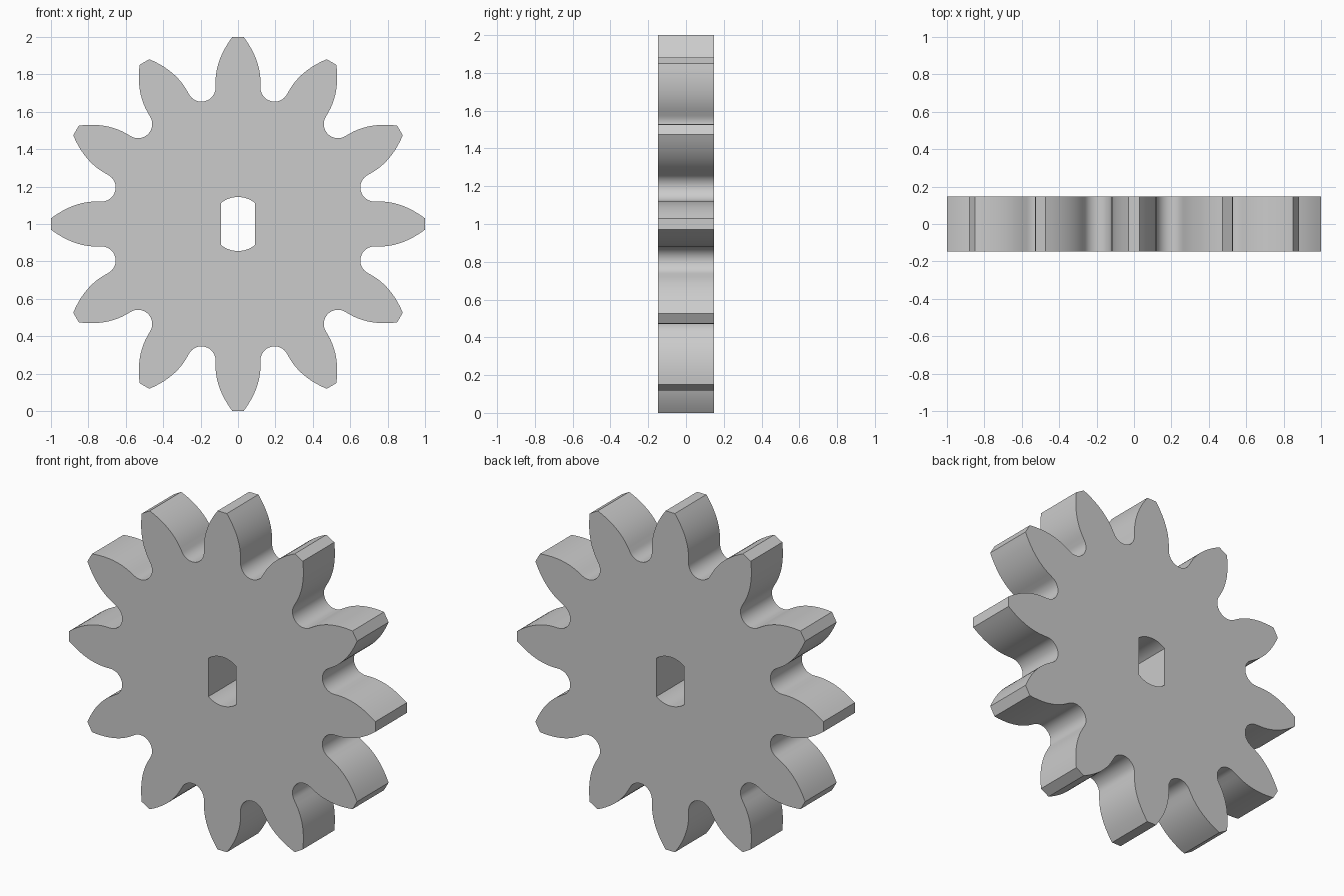
import bpy, bmesh
from math import radians, cos, sin, asin, pi
from mathutils import Matrix, Vector

cube = bpy.data.objects.get("Cube")
if cube:
    bpy.data.objects.remove(cube, do_unlink=True)

TEETH = 12
PITCH = 2 * pi / TEETH
HALF_THICK = 0.147
TOOTH_HALF = 0.12       # widest half width of a tooth
BELLY = 0.76            # radius at which a tooth is widest
ROOT = 0.68             # radius of the valley bottoms
BORE, FLAT = 0.1445, 0.09


def turned(points, angle):
    rot = Matrix.Rotation(angle, 2)
    return [rot @ p for p in points]


# One tooth: curved flank, flat tip, mirrored flank
flank = []
steps = 10
for i in range(steps + 1):
    r = BELLY + (1 - BELLY) * i / steps
    flank.append(Vector((r, -TOOTH_HALF + 1.56 * (r - BELLY) ** 2)))
tooth = flank + [Vector((p.x, -p.y)) for p in reversed(flank)]

# One valley: round fillet tangent to both neighbouring teeth
half = PITCH / 2
centre = (ROOT - TOOTH_HALF) / (1 - sin(half))
fillet = centre - ROOT
sweep = pi / 2 - half
valley = []
for i in range(17):
    t = pi + sweep * (1 - i / 8)
    valley.append(Vector((centre + fillet * cos(t), fillet * sin(t))))

outline = []
for k in range(TEETH):
    outline += turned(tooth, k * PITCH)
    outline += turned(valley, (k + 0.5) * PITCH)

# Double-D shaft hole: round top and bottom, flat sides
spread = asin(FLAT / BORE)
arc = [Vector((BORE * sin(a), BORE * cos(a)))
       for a in (spread * (i / 8 - 1) for i in range(17))]
hole = arc + [-p for p in arc]

# Fill the face between both loops and extrude it through the thickness
bm = bmesh.new()
edges = []
for loop in (outline, hole):
    verts = [bm.verts.new((p.x, -HALF_THICK, p.y + 1)) for p in loop]
    edges += [bm.edges.new((v, verts[i - 1])) for i, v in enumerate(verts)]
bmesh.ops.triangle_fill(bm, edges=edges, use_beauty=True, use_dissolve=False)
extruded = bmesh.ops.extrude_face_region(bm, geom=bm.faces[:], use_keep_orig=True)
moved = [g for g in extruded["geom"] if isinstance(g, bmesh.types.BMVert)]
bmesh.ops.translate(bm, verts=moved, vec=(0, 2 * HALF_THICK, 0))
bmesh.ops.recalc_face_normals(bm, faces=bm.faces[:])

mesh = bpy.data.meshes.new("spur_gear")
bm.to_mesh(mesh)
bm.free()
gear = bpy.data.objects.new("spur_gear", mesh)
bpy.context.collection.objects.link(gear)

bpy.ops.object.select_all(action="DESELECT")
gear.select_set(True)
bpy.context.view_layer.objects.active = gear
bpy.ops.object.shade_smooth_by_angle(angle=radians(30))
